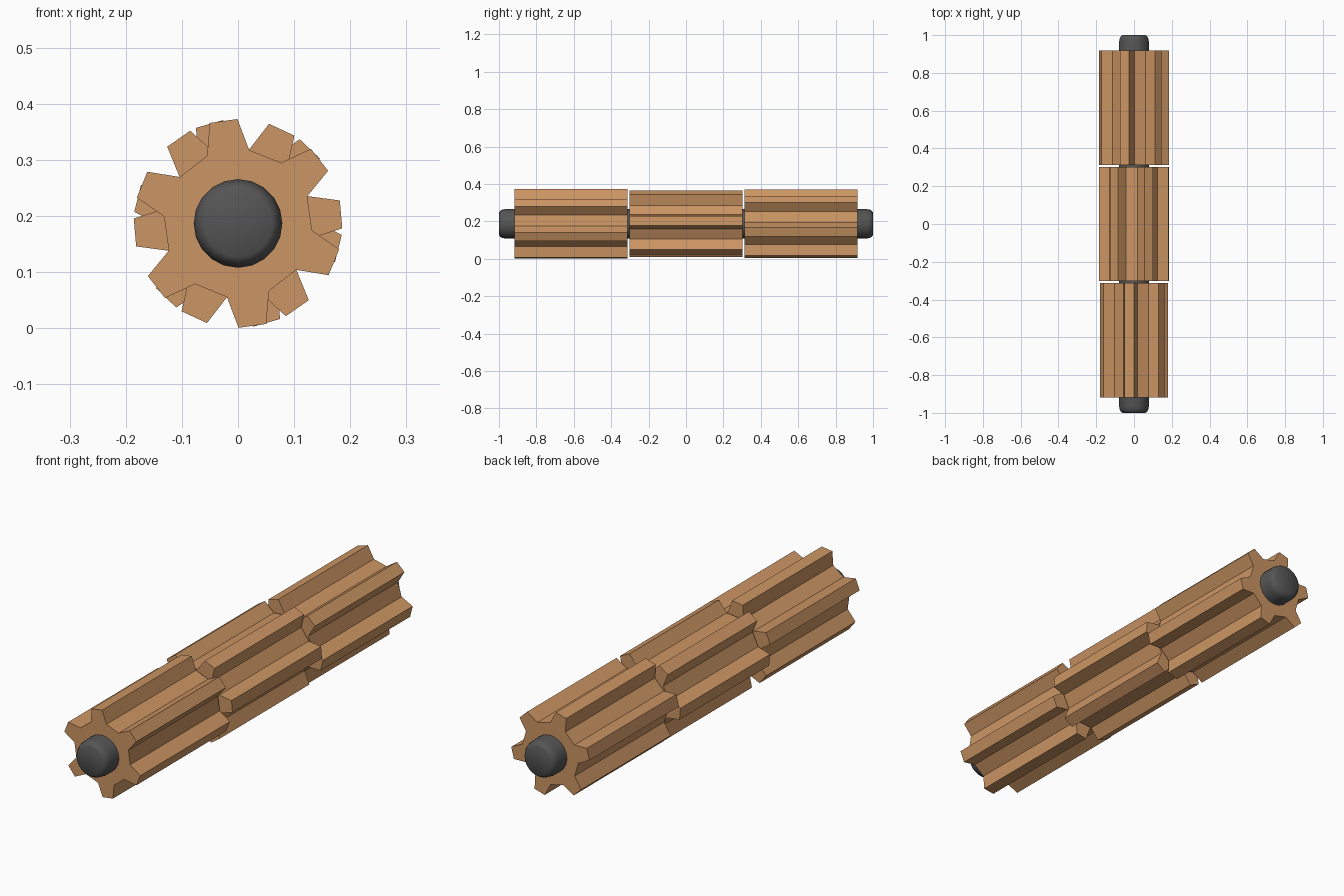
import bpy, bmesh, math

if "Cube" in bpy.data.objects:
    bpy.data.objects.remove(bpy.data.objects["Cube"])

CZ = 0.187  # height of the shaft axis


def material(name, rgb):
    m = bpy.data.materials.new(name)
    m.diffuse_color = (*rgb, 1)
    m.use_nodes = True
    m.node_tree.nodes["Principled BSDF"].inputs["Base Color"].default_value = m.diffuse_color
    return m


wood = material("tan_wood", (0.60, 0.30, 0.125))
steel = material("dark_steel", (0.09, 0.09, 0.09))


def loft(name, rings, mat):
    """Skin equal-length rings of points along y and cap both ends."""
    bm = bmesh.new()
    loops = [[bm.verts.new(p) for p in ring] for ring in rings]
    n = len(loops[0])
    for a, b in zip(loops, loops[1:]):
        for i in range(n):
            j = (i + 1) % n
            bm.faces.new((a[i], a[j], b[j], b[i]))
    bm.faces.new(loops[0])
    bm.faces.new(loops[-1])
    bmesh.ops.recalc_face_normals(bm, faces=bm.faces)
    me = bpy.data.meshes.new(name)
    bm.to_mesh(me)
    bm.free()
    ob = bpy.data.objects.new(name, me)
    me.materials.append(mat)
    ob.location.z = CZ
    bpy.context.collection.objects.link(ob)
    return ob


def ring(y, polar):
    return [(r * math.cos(math.radians(a)), y, r * math.sin(math.radians(a)))
            for r, a in polar]


# six-toothed rollers, each turned to a different angle
def roller(name, y0, y1, turn):
    polar = [(r, turn + 60 * k + a) for k in range(6)
             for r, a in ((0.1325, -16.6), (0.186, -7.7), (0.186, 7.7), (0.1325, 16.6))]
    loft(name, [ring(y0, polar), ring(y1, polar)], wood)


roller("front_roller", -0.918, -0.312, 38)
roller("middle_roller", -0.303, 0.303, 65)
roller("back_roller", 0.312, 0.918, 46)

# shaft with rounded ends
end = [(0.060, 1.0), (0.069, 0.994), (0.0755, 0.983), (0.079, 0.965)]
profile = [(r, -y) for r, y in end] + end[::-1]
shaft = loft("shaft", [ring(y, [(r, 360 * i / 20) for i in range(20)])
                       for r, y in profile], steel)
bpy.context.view_layer.objects.active = shaft
shaft.select_set(True)
bpy.ops.object.shade_smooth_by_angle(angle=math.radians(40))
